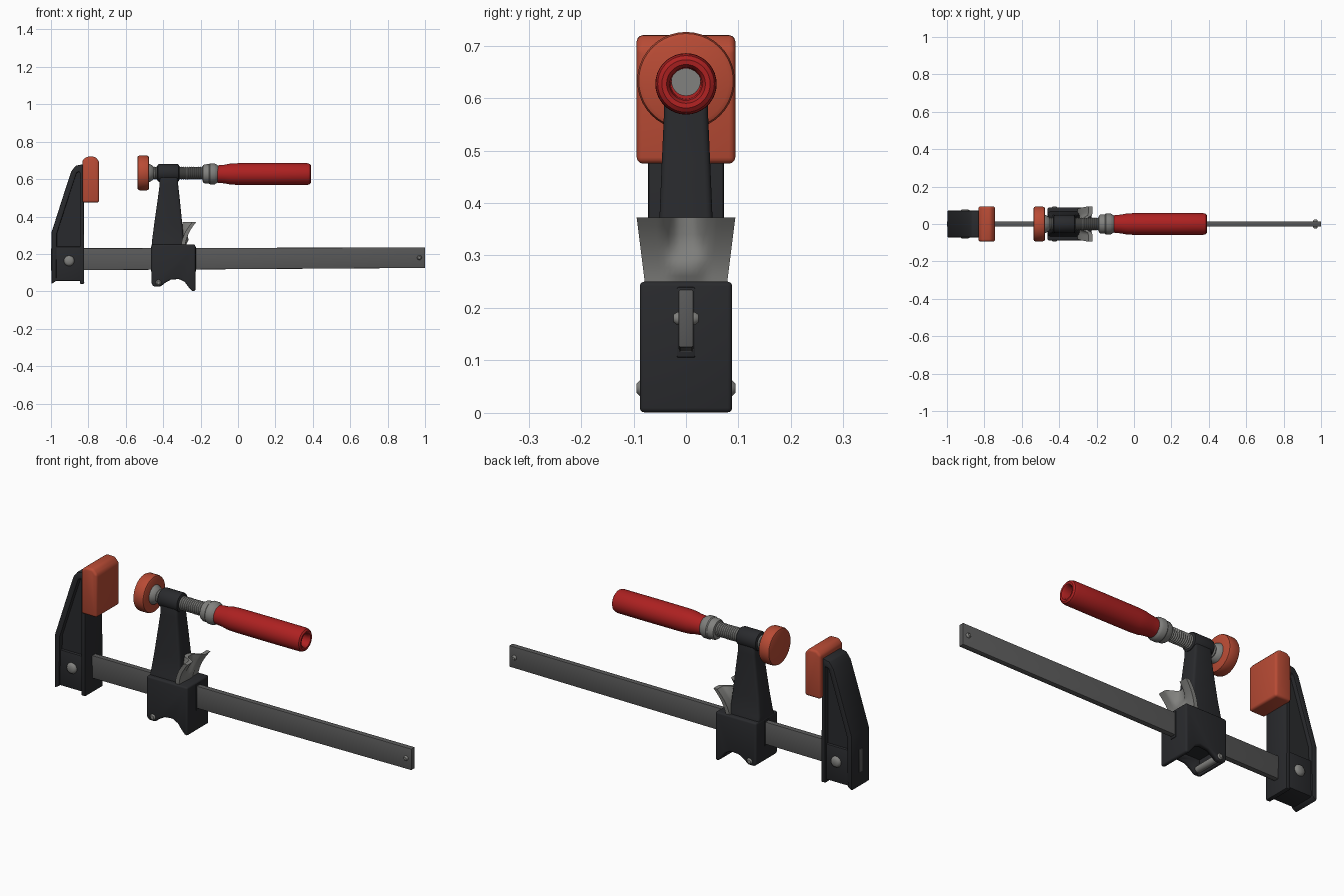
import bpy, bmesh
from math import sin, cos, pi, radians

if "Cube" in bpy.data.objects:
    bpy.data.objects.remove(bpy.data.objects["Cube"])


def material(name, rgb):
    m = bpy.data.materials.new(name)
    m.diffuse_color = (*rgb, 1)
    m.use_nodes = True
    m.node_tree.nodes["Principled BSDF"].inputs["Base Color"].default_value = m.diffuse_color
    return m


BLACK = material("black_iron", (0.022, 0.023, 0.026))
STEEL = material("dark_steel", (0.10, 0.10, 0.10))
GREY = material("worn_steel", (0.22, 0.22, 0.21))
ORANGE = material("orange_pad", (0.48, 0.07, 0.035))
RED = material("red_handle", (0.42, 0.015, 0.015))


def finish(name, bm, mat, bevel=0.0, segments=2, angle=35):
    """Bevel sharp edges, create the object and shade it."""
    bmesh.ops.remove_doubles(bm, verts=bm.verts, dist=1e-5)
    bmesh.ops.recalc_face_normals(bm, faces=bm.faces)
    if bevel:
        sharp = [e for e in bm.edges if len(e.link_faces) == 2
                 and e.calc_face_angle() > radians(28)]
        bmesh.ops.bevel(bm, geom=sharp, offset=bevel, segments=segments,
                        profile=0.5, affect='EDGES', clamp_overlap=True)
    me = bpy.data.meshes.new(name)
    bm.to_mesh(me)
    bm.free()
    ob = bpy.data.objects.new(name, me)
    bpy.context.collection.objects.link(ob)
    me.materials.append(mat)
    bpy.ops.object.select_all(action='DESELECT')
    bpy.context.view_layer.objects.active = ob
    ob.select_set(True)
    bpy.ops.object.shade_smooth_by_angle(angle=radians(angle))
    return ob


def loft(name, rings, mat, bevel=0.0, segments=2):
    """Skin a list of equal-length vertex rings and cap both ends."""
    bm = bmesh.new()
    vs = [[bm.verts.new(p) for p in r] for r in rings]
    n = len(vs[0])
    for a, b in zip(vs, vs[1:]):
        for i in range(n):
            bm.faces.new((a[i], a[(i + 1) % n], b[(i + 1) % n], b[i]))
    bm.faces.new(vs[0])
    bm.faces.new(vs[-1])
    return finish(name, bm, mat, bevel, segments)


def plate(name, pts, half, mat, bevel=0.0, segments=2):
    """Extrude an (x, z) profile symmetrically in y."""
    return loft(name, [[(x, y, z) for x, z in pts] for y in (-half, half)], mat, bevel, segments)


def rect(x0, x1, z0, z1):
    return [(x0, z0), (x1, z0), (x1, z1), (x0, z1)]


def turned(name, profile, zc, mat, n=32):
    """Lathe an (x, radius) profile about a horizontal axis at height zc."""
    rings = [[(x, r * cos(2 * pi * i / n), zc + r * sin(2 * pi * i / n)) for i in range(n)]
             for x, r in profile]
    return loft(name, rings, mat)


def pin(name, x, z, half, r, mat):
    """Domed rivet running through in y."""
    prof = [(-half, r * .55), (-half + .006, r * .9), (-half + .012, r),
            (half - .012, r), (half - .006, r * .9), (half, r * .55)]
    return loft(name, [[(x + q * cos(2 * pi * i / 20), y, z + q * sin(2 * pi * i / 20))
                        for i in range(20)] for y, q in prof], mat)


# Long rail, slightly tapered
plate("rail", [(-1, .112), (1, .125), (1, .235), (-1, .23)], .014, STEEL, .003)
pin("rail_stop_pin", .97, .18, .024, .013, GREY)

# Fixed jaw: outer flange band, recessed web and thicker foot
plate("fixed_jaw_flange",
      [(-.997, .04), (-.997, .315), (-.925, .54), (-.892, .64), (-.868, .672), (-.825, .68),
       (-.822, .04), (-.846, .04), (-.846, .64), (-.862, .635), (-.897, .53), (-.968, .31),
       (-.972, .055)], .072, BLACK, .005)
plate("fixed_jaw_web",
      [(-.985, .2), (-.985, .31), (-.912, .54), (-.87, .655), (-.835, .66), (-.835, .2)],
      .05, BLACK)
plate("fixed_jaw_foot", rect(-.99, -.83, .055, .24), .064, BLACK, .006)
pin("fixed_jaw_rivet", -.903, .163, .078, .028, GREY)

# Fixed jaw pad with rounded upper corners
plate("fixed_pad", [(-.832, .475), (-.742, .475), (-.742, .695), (-.765, .72), (-.81, .72),
                    (-.832, .70)], .094, ORANGE, .012, 3)

# Sliding jaw body with arched underside, hollowed from below
body = plate("sliding_jaw_body",
             [(-.462, .25), (-.462, .04), (-.45, .025), (-.415, .025), (-.39, .045),
              (-.36, .062), (-.315, .066), (-.285, .05), (-.262, .02), (-.245, .001),
              (-.228, .001), (-.228, .25)], .088, BLACK, .01, 3)
cutter = plate("pocket_cutter", rect(-.435, -.25, -.1, .1), .066, BLACK)
cutter.hide_render = True
mod = body.modifiers.new("pocket", 'BOOLEAN')
mod.operation = 'DIFFERENCE'
mod.object = cutter
bpy.context.view_layer.objects.active = body
bpy.ops.object.modifier_apply(modifier=mod.name)
bpy.data.objects.remove(cutter)
pin("sliding_jaw_pin", -.425, .047, .094, .017, GREY)

# Slot collar where the rail leaves the sliding jaw
plate("rail_slot_rim", rect(-.465, -.225, .105, .24), .018, BLACK, .004)

# Sliding jaw arm, tapering upwards
arm = [(.235, -.462, -.285, .07), (.27, -.46, -.29, .06), (.36, -.448, -.298, .051),
       (.48, -.431, -.31, .046), (.57, -.419, -.32, .042), (.62, -.418, -.322, .042)]
loft("sliding_jaw_arm", [[(a, -h, z), (b, -h, z), (b, h, z), (a, h, z)]
                         for z, a, b, h in arm], BLACK, .012, 3)
turned("arm_collar", [(-.432, .036), (-.428, .045), (-.42, .048), (-.326, .048),
                      (-.318, .045), (-.314, .036)], .633, BLACK)

# Screw with thread ridges, pressure pad and ferrule
thread = [(-.5, .03)]
for i in range(25):
    x = -.45 + i * .011
    thread += [(x, .031), (x + .0055, .035)]
turned("screw", thread + [(-.15, .028), (.335, .028)], .632, GREY, 24)
turned("pressure_pad", [(-.538, .082), (-.535, .089), (-.527, .093), (-.488, .093),
                        (-.479, .09), (-.475, .082)], .633, ORANGE, 40)
turned("pad_socket", [(-.48, .05), (-.468, .046), (-.455, .037), (-.45, .03)], .633, GREY)
turned("ferrule", [(-.19, .036), (-.187, .046), (-.178, .051), (-.155, .052), (-.15, .056),
                   (-.125, .056), (-.118, .052), (-.105, .044)], .628, GREY)

# Turned grip with an open end
turned("grip", [(-.112, .03), (-.112, .046), (-.095, .048), (-.07, .05), (-.04, .056),
                (0, .058), (.2, .0585), (.37, .058), (.384, .054), (.39, .046), (.389, .037),
                (.38, .031), (.32, .029)], .627, RED, 36)

# Flared thumb lever: a scooped sheet with raised wings
bm = bmesh.new()
NU, NV = 16, 8
grid = []
for j in range(NV + 1):
    v = j / NV
    row = []
    for i in range(NU + 1):
        u = 2 * i / NU - 1
        wing = min(1, max(0, (abs(u) - .15) / .4))
        wing = wing * wing * (3 - 2 * wing)
        x = -.287 + .012 * v + (.005 + .048 * v * v) * wing
        x += .02 * (1 - wing) * max(0, 1 - abs(v - .25) / .4)
        row.append((x, u * (.078 + .016 * v), .245 + .127 * v))
    grid.append(row)
front = [[bm.verts.new(p) for p in r] for r in grid]
back = [[bm.verts.new((p[0] - .022, p[1], p[2])) for p in r] for r in grid]
for s in (front, back):
    for j in range(NV):
        for i in range(NU):
            bm.faces.new((s[j][i], s[j][i + 1], s[j + 1][i + 1], s[j + 1][i]))


def border(s):
    return (s[0][:-1] + [r[-1] for r in s[:-1]] + s[-1][:0:-1]
            + [r[0] for r in s[:0:-1]])


fb, bb = border(front), border(back)
for i in range(len(fb)):
    k = (i + 1) % len(fb)
    bm.faces.new((fb[i], fb[k], bb[k], bb[i]))
finish("thumb_lever", bm, GREY, angle=50)
